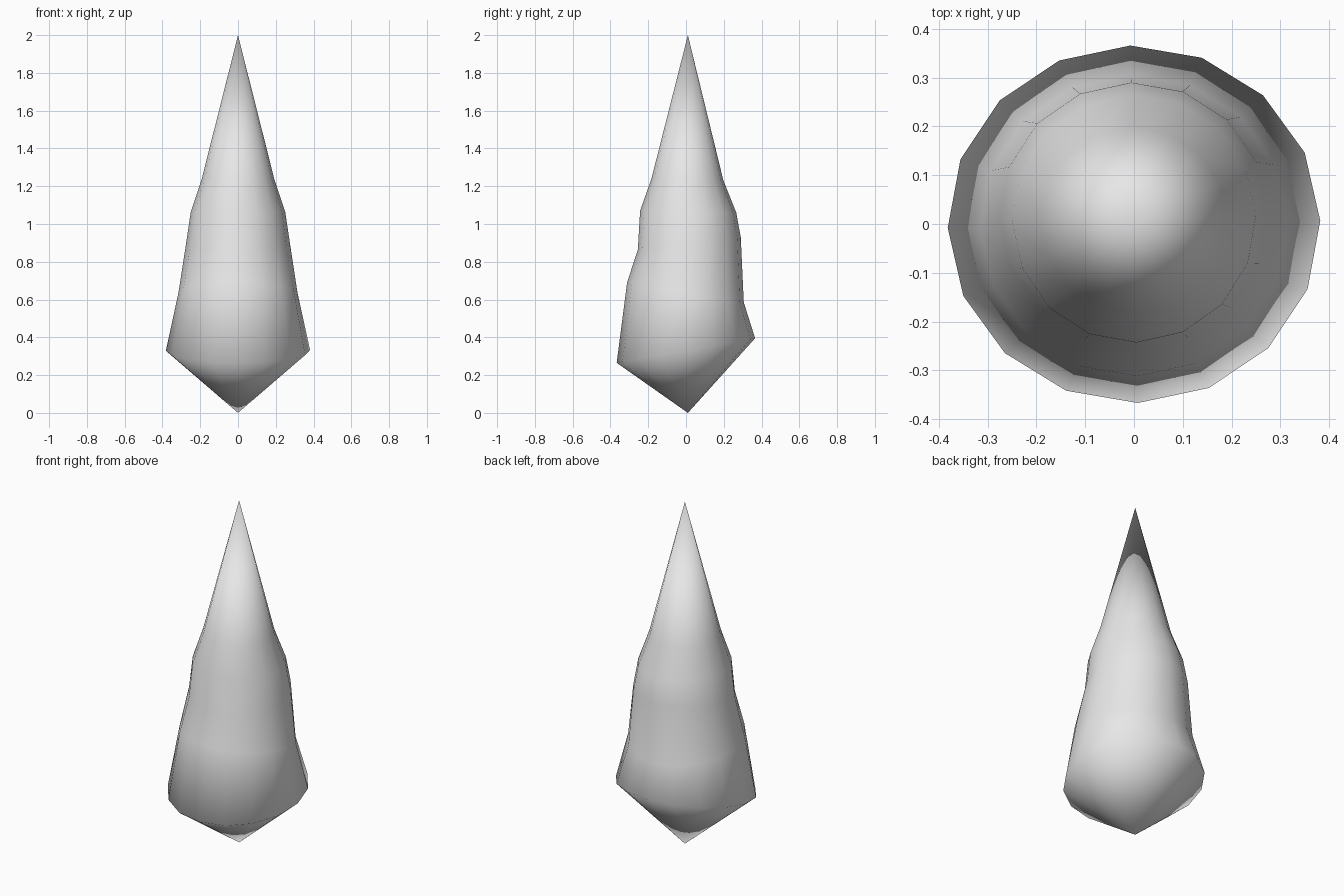
import bpy, bmesh, math

cube = bpy.data.objects.get("Cube")
if cube:
    bpy.data.objects.remove(cube, do_unlink=True)

SIDES = 16

# Plain stone grey
grey = bpy.data.materials.new("plain_grey")
grey.use_nodes = True
colour = (0.8, 0.8, 0.8, 1)
grey.diffuse_color = colour
grey.node_tree.nodes["Principled BSDF"].inputs["Base Color"].default_value = colour

# Tilted rings: half width, front y, back y, front z, back z
rings = [
    (0.382, -0.367, 0.366, 0.265, 0.395),
    (0.315, -0.312, 0.306, 0.69, 0.585),
    (0.275, -0.255, 0.290, 0.865, 0.93),
    (0.250, -0.243, 0.266, 1.07, 1.06),
    (0.193, -0.183, 0.198, 1.24, 1.23),
]

bm = bmesh.new()


def add_ring(half_width, y0, y1, z0, z1):
    verts = []
    for i in range(SIDES):
        a = math.tau * i / SIDES + 0.02
        s = math.sin(a)
        verts.append(bm.verts.new((half_width * math.cos(a),
                                   (y0 + y1) / 2 + s * (y1 - y0) / 2,
                                   (z0 + z1) / 2 + s * (z1 - z0) / 2)))
    return verts


# Bottom point, stacked rings and top point
loops = [add_ring(*r) for r in rings]
bottom = bm.verts.new((0, 0.01, 0))
top = bm.verts.new((0, 0.01, 2))
for i in range(SIDES):
    j = (i + 1) % SIDES
    bm.faces.new((bottom, loops[0][j], loops[0][i]))
    for low, high in zip(loops, loops[1:]):
        bm.faces.new((low[i], low[j], high[j], high[i]))
    bm.faces.new((loops[-1][i], loops[-1][j], top))

# Smooth all over, including the wide rim
for face in bm.faces:
    face.smooth = True

mesh = bpy.data.meshes.new("pointed_body")
bm.to_mesh(mesh)
bm.free()
mesh.materials.append(grey)
body = bpy.data.objects.new("pointed_body", mesh)
bpy.context.collection.objects.link(body)
